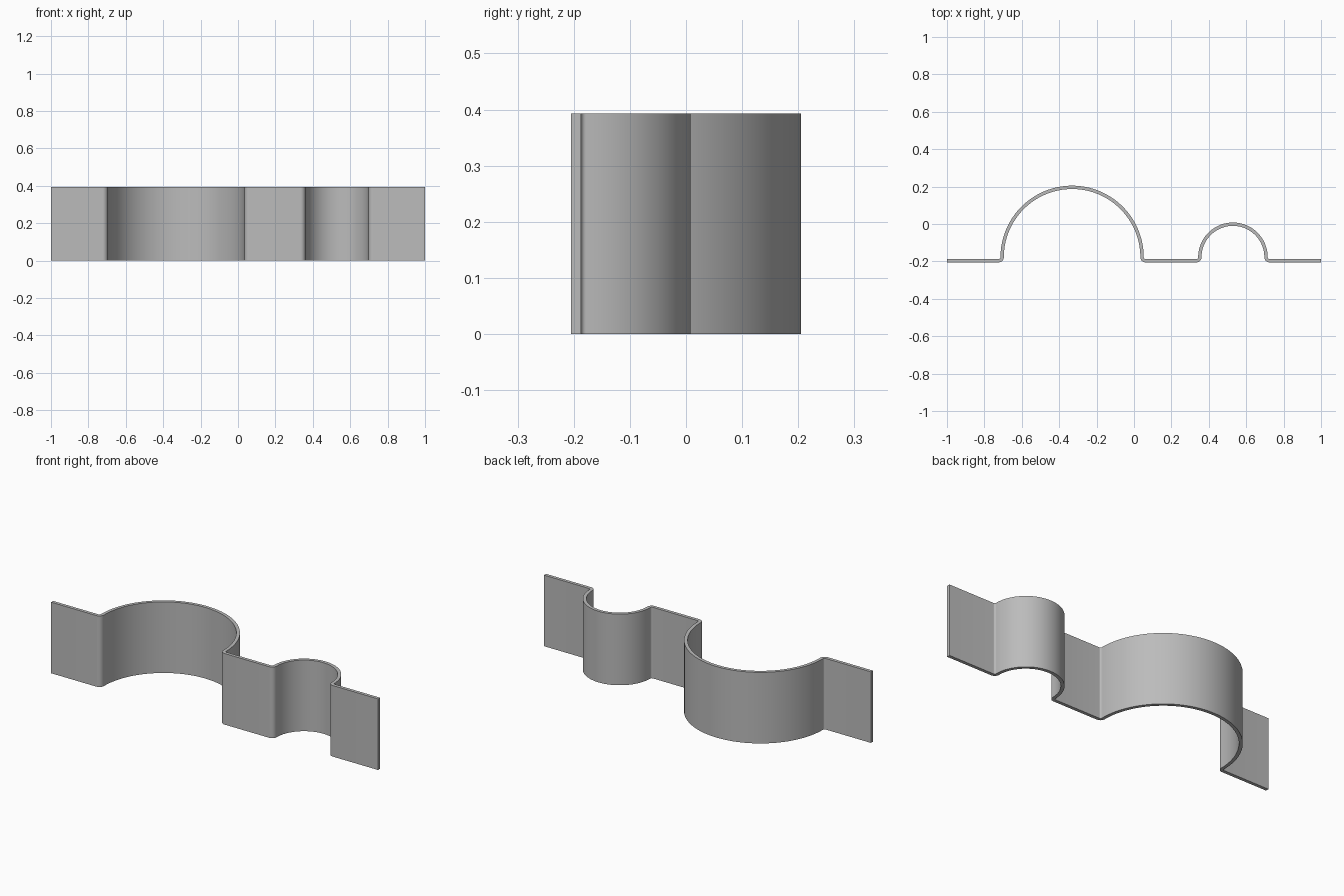
import bpy, bmesh
from math import cos, sin, pi, radians

HEIGHT = 0.393
HALF_T = 0.009      # half of the sheet thickness
FLAT_Y = -0.196     # centre line of the flat tabs
FILLET = 0.018      # centre line bend radius
AXIS_Y = FLAT_Y + FILLET
SADDLES = [(-0.331, 0.374, 64), (0.529, 0.177, 48)]  # centre x, radius, segments

cube = bpy.data.objects.get("Cube")
if cube:
    bpy.data.objects.remove(cube, do_unlink=True)


def arc(cx, radius, start, end, steps):
    angles = [start + (end - start) * i / steps for i in range(steps + 1)]
    return [(cx + radius * cos(a), AXIS_Y + radius * sin(a)) for a in angles]


def strap_profile(offset):
    """Centre line of the bent sheet, shifted towards the back by offset."""
    points = [(-1, FLAT_Y + offset)]
    for cx, radius, steps in SADDLES:
        reach = radius + FILLET
        bend = FILLET - offset
        points += arc(cx - reach, bend, -pi / 2, 0, 10)
        points += arc(cx, radius + offset, pi, 0, steps)[1:-1]
        points += arc(cx + reach, bend, pi, 1.5 * pi, 10)
    return points + [(1, FLAT_Y + offset)]


# Bent strap: front and back outlines joined as quads, then raised
bm = bmesh.new()
front, back = [[bm.verts.new((x, y, 0)) for x, y in strap_profile(d)]
               for d in (-HALF_T, HALF_T)]
for i in range(len(front) - 1):
    bm.faces.new((front[i], front[i + 1], back[i + 1], back[i]))
raised = bmesh.ops.extrude_face_region(bm, geom=bm.faces[:])["geom"]
bmesh.ops.translate(bm, vec=(0, 0, HEIGHT),
                    verts=[g for g in raised if isinstance(g, bmesh.types.BMVert)])
bmesh.ops.recalc_face_normals(bm, faces=bm.faces[:])
mesh = bpy.data.meshes.new("double_pipe_strap")
bm.to_mesh(mesh)
bm.free()
strap = bpy.data.objects.new("double_pipe_strap", mesh)
bpy.context.collection.objects.link(strap)

# Plain grey metal
grey = bpy.data.materials.new("grey_metal")
grey.use_nodes = True
grey.diffuse_color = (0.5, 0.5, 0.5, 1)
grey.node_tree.nodes["Principled BSDF"].inputs["Base Color"].default_value = (0.5, 0.5, 0.5, 1)
mesh.materials.append(grey)

# Smooth bends with crisp rims
bpy.ops.object.select_all(action="DESELECT")
strap.select_set(True)
bpy.context.view_layer.objects.active = strap
bpy.ops.object.shade_smooth_by_angle(angle=radians(30))
